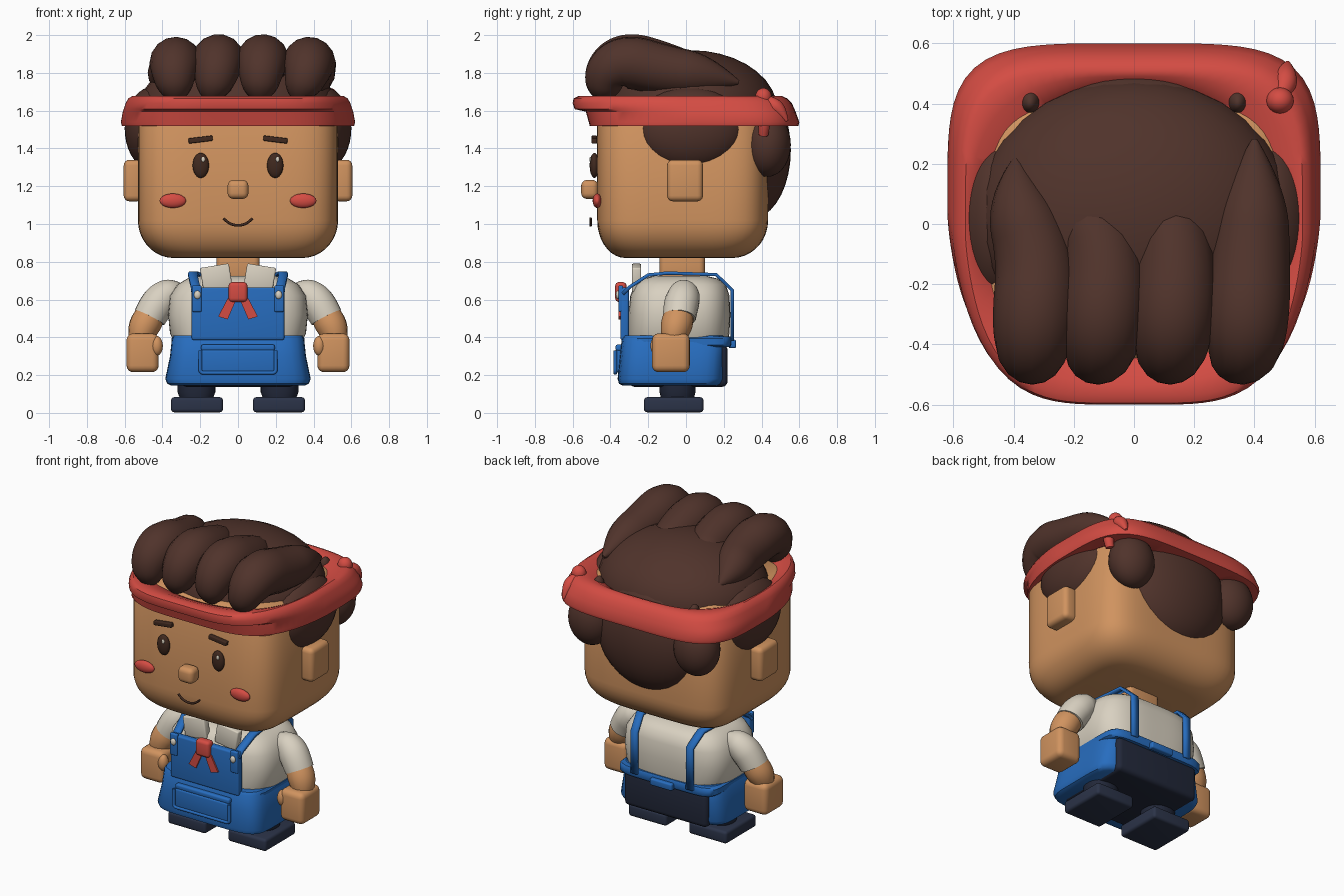
import bpy, bmesh, math
from mathutils import Matrix, Euler

if "Cube" in bpy.data.objects:
    bpy.data.objects.remove(bpy.data.objects["Cube"])


def material(name, code):
    rgb = [int(code[i:i + 2], 16) / 255 for i in (0, 2, 4)]
    lin = [((c + .055) / 1.055) ** 2.4 for c in rgb] + [1]
    m = bpy.data.materials.new(name)
    m.use_nodes = True
    m.diffuse_color = lin
    m.node_tree.nodes["Principled BSDF"].inputs["Base Color"].default_value = lin
    return m


skin = material("skin", "d0935f")
hair = material("hair brown", "50332b")
red = material("red cloth", "d44c43")
blue = material("denim blue", "276dbf")
cream = material("cream shirt", "d9d1c1")
navy = material("navy trousers", "22283a")
shoe = material("navy shoes", "2b3348")
dark = material("dark eyes", "40291f")


def finish(name, bm, mat, angle=40):
    bmesh.ops.recalc_face_normals(bm, faces=bm.faces)
    me = bpy.data.meshes.new(name)
    bm.to_mesh(me)
    bm.free()
    me.materials.append(mat)
    ob = bpy.data.objects.new(name, me)
    bpy.context.collection.objects.link(ob)
    bpy.ops.object.select_all(action='DESELECT')
    ob.select_set(True)
    bpy.context.view_layer.objects.active = ob
    bpy.ops.object.shade_smooth_by_angle(angle=math.radians(angle))
    return ob


def box(name, mat, centre, size, bevel=.02, rot=(0, 0, 0), seg=4):
    bm = bmesh.new()
    bmesh.ops.create_cube(bm, size=1)
    bmesh.ops.scale(bm, vec=size, verts=bm.verts)
    bmesh.ops.bevel(bm, geom=bm.edges[:], offset=bevel, segments=seg, profile=.5, affect='EDGES')
    bmesh.ops.transform(bm, matrix=Matrix.Translation(centre) @ Euler(rot).to_matrix().to_4x4(), verts=bm.verts)
    return finish(name, bm, mat, 50)


def ball(name, mat, centre, radii, rot=(0, 0, 0)):
    bm = bmesh.new()
    bmesh.ops.create_uvsphere(bm, u_segments=32, v_segments=18, radius=1)
    m = Matrix.Translation(centre) @ Euler(rot).to_matrix().to_4x4() @ Matrix.Diagonal((*radii, 1))
    bmesh.ops.transform(bm, matrix=m, verts=bm.verts)
    return finish(name, bm, mat)


def tube(name, mat, points, radii):
    """Smooth swept tube with a radius at each point."""
    cu = bpy.data.curves.new(name, 'CURVE')
    cu.dimensions = '3D'
    cu.bevel_depth = 1
    cu.bevel_resolution = 6
    cu.use_fill_caps = True
    sp = cu.splines.new('NURBS')
    sp.points.add(len(points) - 1)
    for p, co, r in zip(sp.points, points, radii):
        p.co = (*co, 1)
        p.radius = r
    sp.order_u = 3
    sp.resolution_u = 8
    sp.use_endpoint_u = True
    tmp = bpy.data.objects.new(name + "_path", cu)
    bpy.context.collection.objects.link(tmp)
    dg = bpy.context.evaluated_depsgraph_get()
    me = bpy.data.meshes.new_from_object(tmp.evaluated_get(dg))
    bm = bmesh.new()
    bm.from_mesh(me)
    bpy.data.objects.remove(tmp)
    bpy.data.meshes.remove(me)
    return finish(name, bm, mat, 60)


def loft(name, mat, rings, power, closed=False, n=64):
    """Rounded-square rings (z, half width, front y, back y, front narrowing, own power)."""
    bm = bmesh.new()
    rows = []
    for z, rx, yf, yb, *more in rings:
        narrow = more[0] if more else 0
        p = more[1] if len(more) > 1 else power
        row = []
        for i in range(n):
            c, s = math.cos(2 * math.pi * i / n), math.sin(2 * math.pi * i / n)
            k = (abs(c) ** p + abs(s) ** p) ** (-1 / p)
            c, s = c * k, s * k
            x = rx * c * (1 - narrow * max(0, -s) ** 1.5)
            row.append(bm.verts.new((x, (yb + yf) / 2 + s * (yb - yf) / 2, z)))
        rows.append(row)
    pairs = list(zip(rows, rows[1:])) + ([(rows[-1], rows[0])] if closed else [])
    for a, b in pairs:
        for i in range(n):
            j = (i + 1) % n
            bm.faces.new((a[i], a[j], b[j], b[i]))
    if not closed:
        bm.faces.new(rows[0])
        bm.faces.new(rows[-1])
    return finish(name, bm, mat)


# head with a rounded underside, face centre line and neck
turns = [math.radians(a) for a in range(0, 91, 10)]
head = [(.82 + .2 * (1 - math.sin(a)), .53 - .19 * (1 - math.cos(a)), -.47 + .15 * (1 - math.cos(a)),
         .435 - .19 * (1 - math.cos(a))) for a in reversed(turns)]
loft("head", skin, head + [(1.58, .53, -.47, .435), (1.63, .5, -.45, .41), (1.66, .45, -.41, .37)], 5, n=96)
box("nose", skin, (0, -.51, 1.183), (.11, .09, .1), .03)
box("neck", skin, (0, -.02, .78), (.23, .24, .16), .03)
tube("mouth", dark, [(-.077, -.505, 1.03), (-.05, -.505, 1.002), (0, -.505, .99), (.05, -.505, 1.002),
                     (.077, -.505, 1.03)], [.007] * 5)

# hair: crown, back lump and front locks
ball("hair_crown", hair, (0, .025, 1.6), (.53, .46, .32))
ball("hair_back", hair, (0, .34, 1.39), (.38, .215, .365))
for i, (x, foot_x, tip_x, tip_y, lift) in enumerate([(-.33, -.33, -.39, .22, -.015), (-.105, -.14, -.15, .1, 0),
                                                     (.13, .115, .12, .1, 0), (.375, .325, .4, .28, -.015)]):
    path = [(foot_x, -.42, 1.64), (foot_x, -.43, 1.68), (x - .01, -.43, 1.8), (x, -.32, 1.882 + lift),
            (x + .01, -.12, 1.83 + lift), (tip_x, tip_y * .4, 1.79), (tip_x, tip_y, 1.75)]
    tube("hair_lock_%d" % (i + 1), hair, path, [.01, .08, .12, .142, .135, .11, .01])

# headband: overhanging front lip, flared back, inner slope down to the crown
loft("headband", red, [(1.52, .54, -.48, .46, 0, 5), (1.52, .615, -.51, .595, .18), (1.54, .62, -.515, .6, .19),
                       (1.595, .61, -.53, .58, .2), (1.608, .605, -.59, .575, .23), (1.64, .595, -.6, .56, .23),
                       (1.665, .58, -.595, .535, .23), (1.677, .56, -.57, .51, .2), (1.672, .545, -.53, .49, .12, 3),
                       (1.64, .505, -.45, .46, 0, 2.2), (1.58, .48, -.4, .43, 0, 2.2)], 4.4, closed=True, n=96)
ball("headband_knot", red, (.485, .41, 1.672), (.045, .043, .048))
tube("headband_tail_back", red, [(.48, .42, 1.67), (.5, .45, 1.64), (.505, .5, 1.6), (.51, .535, 1.545)],
     [.015, .04, .038, .008])
tube("headband_tail_low", red, [(.5, .4, 1.66), (.54, .41, 1.6), (.55, .415, 1.54), (.53, .41, 1.47)],
     [.015, .03, .035, .025])

# shirt and overalls body
loft("shirt", cream, [(.36, .33, -.3, .22), (.42, .36, -.305, .23), (.52, .37, -.305, .235), (.62, .36, -.295, .23),
                      (.68, .32, -.27, .21), (.71, .27, -.23, .17), (.725, .2, -.17, .11)], 3.4)
loft("apron", blue, [(.145, .355, -.335, .18), (.155, .375, -.355, .195), (.18, .385, -.362, .205),
                     (.3, .36, -.35, .21), (.395, .35, -.34, .215), (.41, .34, -.33, .205)], 6)
box("trouser_seat", navy, (0, -.04, .25), (.6, .52, .225), .03)
loft("waistband", blue, [(.35, .34, -.3, .235), (.36, .352, -.31, .24), (.395, .352, -.31, .24),
                         (.405, .34, -.3, .235)], 8)
box("waistband_knot", blue, (0, .245, .365), (.16, .04, .045), .01)
box("bib", blue, (0, -.325, .525), (.49, .045, .28), .012)

# front pocket
box("pocket", blue, (0, -.36, .275), (.39, .035, .12), .012)
tube("pocket_trim", blue, [(-.2, -.375, .33), (-.2, -.375, .25), (-.2, -.375, .212), (-.16, -.375, .212),
                           (.16, -.375, .212), (.2, -.375, .212), (.2, -.375, .25), (.2, -.375, .33)], [.01] * 8)
box("pocket_flap", blue, (0, -.355, .345), (.39, .035, .035), .012)

# neckerchief
box("scarf_knot", red, (0, -.345, .64), (.1, .06, .105), .02)

for s, side in ((-1, "right"), (1, "left")):
    # face details
    box(side + "_ear", skin, (s * .555, -.005, 1.23), (.1, .19, .22), .03)
    ball(side + "_eye", dark, (s * .197, -.485, 1.31), (.043, .025, .066))
    ball(side + "_eye_glint", cream, (s * .197 + .012, -.506, 1.342), (.01, .006, .014))
    box(side + "_eyebrow", dark, (s * .198, -.485, 1.447), (.128, .03, .028), .006, (0, s * .12, 0))
    ball(side + "_cheek", red, (s * .345, -.47, 1.123), (.07, .024, .038))
    # side and nape hair
    ball(side + "_side_hair", hair, (s * .45, .02, 1.505), (.15, .29, .222))
    ball(side + "_nape_hair", hair, (s * .38, .43, 1.42), (.145, .125, .17))
    ball(side + "_hair_nub", hair, (s * .345, .42, 1.58), (.04, .05, .11), (.2, 0, 0))
    # arm
    tube(side + "_sleeve", cream, [(s * .29, .01, .665), (s * .33, -.005, .65), (s * .4, -.015, .61),
                                   (s * .445, -.03, .55), (s * .468, -.035, .505)], [.02, .07, .092, .092, .088])
    tube(side + "_forearm", skin, [(s * .44, -.03, .56), (s * .475, -.04, .5), (s * .51, -.06, .43),
                                   (s * .515, -.07, .38)], [.07, .086, .08, .06])
    box(side + "_hand", skin, (s * .505, -.08, .318), (.17, .2, .205), .035)
    ball(side + "_thumb", skin, (s * .43, -.155, .355), (.032, .033, .052))
    # collar and scarf tail
    box(side + "_collar", cream, (s * .115, -.262, .715), (.155, .05, .13), .008, (0, s * .16, 0), 2)
    bm = bmesh.new()
    outline = [(.005, .61), (.055, .605), (.105, .51), (.055, .495)]
    face = bm.faces.new([bm.verts.new((s * x, -.346, z)) for x, z in outline])
    ext = bmesh.ops.extrude_face_region(bm, geom=[face])
    bmesh.ops.translate(bm, vec=(0, -.012, 0), verts=[v for v in ext["geom"] if isinstance(v, bmesh.types.BMVert)])
    finish(side + "_scarf_tail", bm, red, 30)
    # shoulder strap ribbon
    bm = bmesh.new()
    strap = [(.222, -.335, .63), (.225, -.3, .665), (.24, -.2, .73), (.235, -.1, .74), (.22, .16, .732),
             (.2, .245, .65), (.2, .245, .38)]
    rows = [[bm.verts.new((s * (x + d), y, z)) for d in (-.024, .024)] for x, y, z in strap]
    for a, b in zip(rows, rows[1:]):
        bm.faces.new((a[0], a[1], b[1], b[0]))
    ribbon = finish(side + "_strap", bm, blue, 20)
    thick = ribbon.modifiers.new("thickness", 'SOLIDIFY')
    thick.thickness = .018
    thick.offset = 0
    box(side + "_strap_end", blue, (s * .218, -.345, .605), (.052, .025, .14), .008)
    ball(side + "_button", cream, (s * .215, -.36, .625), (.018, .012, .022))
    # leg and shoe
    leg = loft(side + "_leg", navy, [(.07, .085, -.13, .04), (.11, .1, -.14, .05), (.17, .1, -.14, .05)], 2.3, n=32)
    leg.location.x = s * .22
    box(side + "_shoe", shoe, (s * .217, -.065, .043), (.275, .315, .08), .018)
